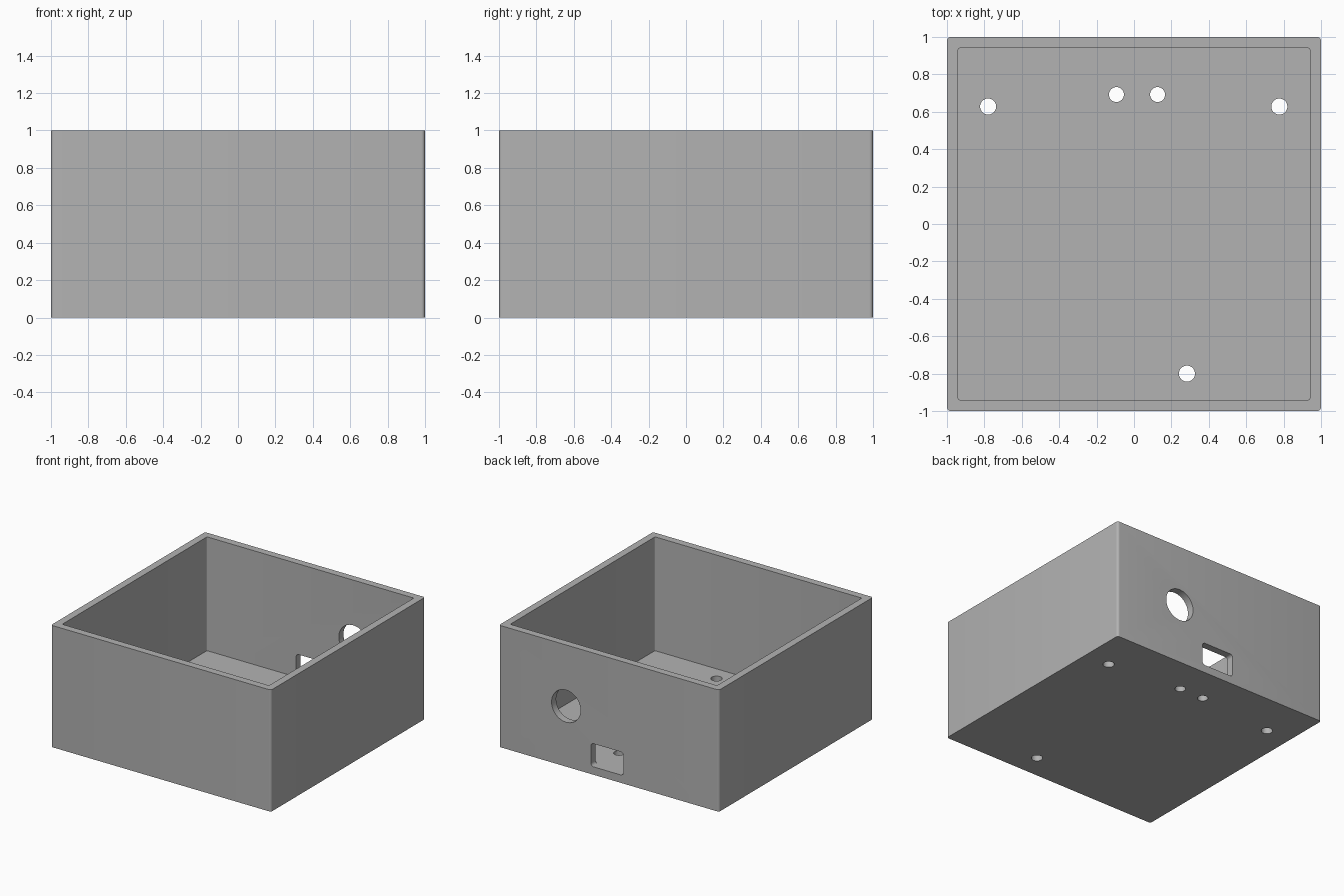
import bpy
import math
from mathutils import Matrix, Vector

cube = bpy.data.objects.get("Cube")
if cube:
    bpy.data.objects.remove(cube, do_unlink=True)

WALL = 0.06
FLOOR = 0.065

grey = bpy.data.materials.new("plain grey")
grey.use_nodes = True
colour = (0.45, 0.45, 0.45, 1)
grey.diffuse_color = colour
grey.node_tree.nodes["Principled BSDF"].inputs["Base Color"].default_value = colour


def rounded_outline(width, height, radius, steps):
    """Counter-clockwise outline of a rounded rectangle; a circle when fully rounded."""
    points = []
    for corner, (sx, sy) in enumerate([(1, 1), (-1, 1), (-1, -1), (1, -1)]):
        cx, cy = sx * (width / 2 - radius), sy * (height / 2 - radius)
        full = radius * 2 >= min(width, height)
        for i in range(steps if full else steps + 1):
            a = math.pi / 2 * (corner + i / steps)
            points.append((cx + radius * math.cos(a), cy + radius * math.sin(a)))
    return points


def prism(name, outline, bottom, top, matrix=Matrix()):
    """Extrude an outline along its own z axis, then place it."""
    n = len(outline)
    verts = [matrix @ Vector((x, y, z)) for z in (bottom, top) for x, y in outline]
    faces = [tuple(reversed(range(n))), tuple(range(n, 2 * n))]
    faces += [(i, (i + 1) % n, n + (i + 1) % n, n + i) for i in range(n)]
    mesh = bpy.data.meshes.new(name)
    mesh.from_pydata(verts, [], faces)
    obj = bpy.data.objects.new(name, mesh)
    bpy.context.collection.objects.link(obj)
    mesh.materials.append(grey)
    return obj


# Outer body with softly rounded upright edges
box = prism("open_box", rounded_outline(2, 2, 0.02, 6), 0, 1)

# Cavity
inner = 2 - 2 * WALL
cutters = [prism("cavity_cutter", rounded_outline(inner, inner, 0.01, 4), FLOOR, 1.2)]

# Round holes through the floor: x, y, radius
for x, y, r in [(-0.78, 0.628, 0.043), (0.777, 0.628, 0.043), (0.283, -0.8, 0.043),
                (-0.094, 0.692, 0.04), (0.126, 0.692, 0.04)]:
    cutters.append(prism("floor_hole_cutter", rounded_outline(2 * r, 2 * r, r, 8),
                         -0.1, 0.2, Matrix.Translation((x, y, 0))))

# Cable hole and rounded socket opening in the back wall
to_back = Matrix.Rotation(math.pi / 2, 4, "X")
for name, x, z, w, h, r in [("cable_hole_cutter", 0.39, 0.497, 0.264, 0.264, 0.132),
                            ("socket_cutter", 0.017, 0.16, 0.295, 0.19, 0.025)]:
    cutters.append(prism(name, rounded_outline(w, h, r, 12), -0.1, 0.1,
                         Matrix.Translation((x, 1 - WALL / 2, z)) @ to_back))

# Cut everything out, then drop the cutters
for cutter in cutters:
    cutter.hide_render = True
    mod = box.modifiers.new(cutter.name, "BOOLEAN")
    mod.operation = "DIFFERENCE"
    mod.solver = "EXACT"
    mod.object = cutter
bpy.context.view_layer.update()
depsgraph = bpy.context.evaluated_depsgraph_get()
result = bpy.data.meshes.new_from_object(box.evaluated_get(depsgraph))
box.modifiers.clear()
box.data = result
for cutter in cutters:
    bpy.data.objects.remove(cutter, do_unlink=True)

# Smooth the curved walls, keep the real edges crisp
bpy.ops.object.select_all(action="DESELECT")
box.select_set(True)
bpy.context.view_layer.objects.active = box
bpy.ops.object.shade_smooth_by_angle(angle=math.radians(30))
